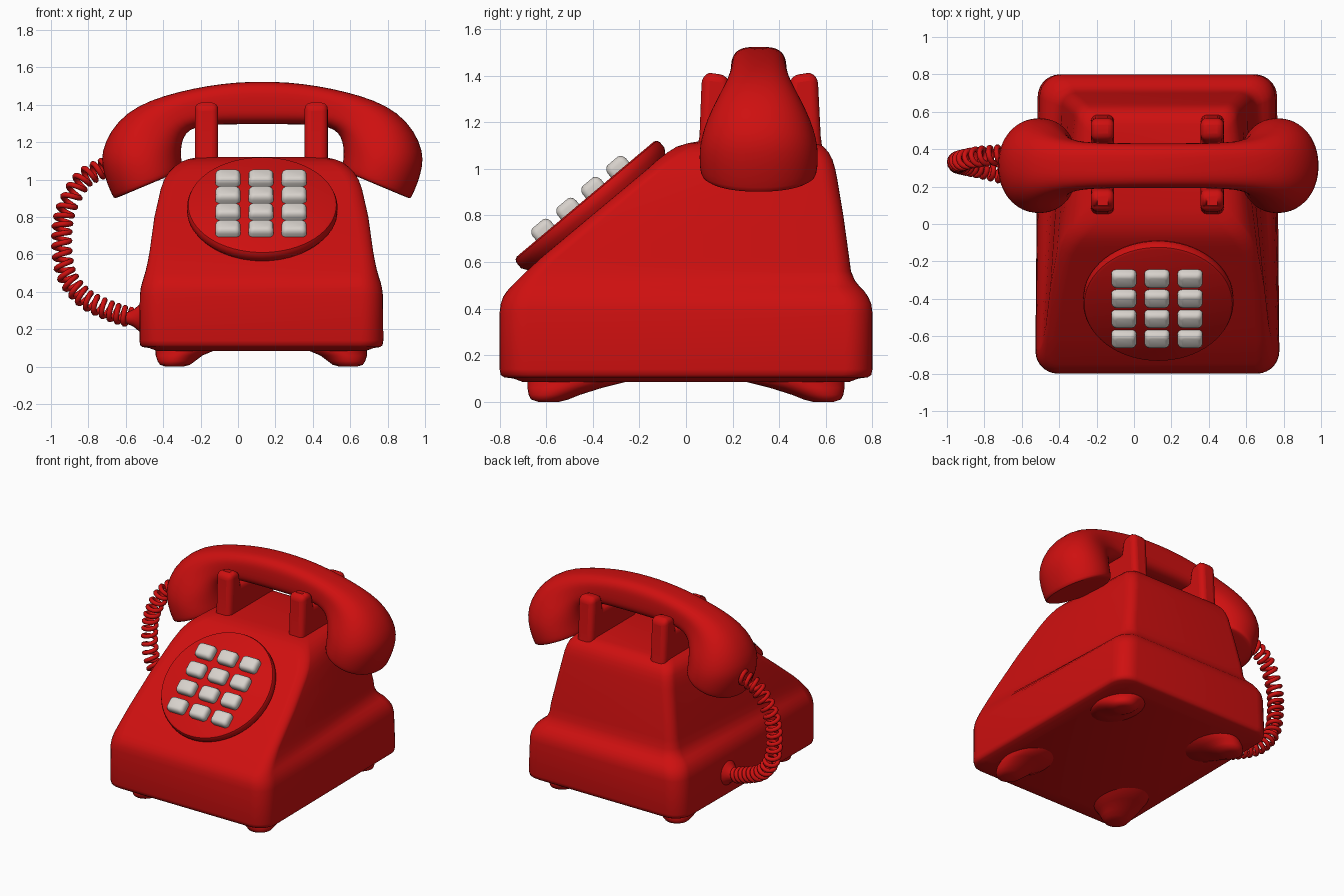
import bpy, bmesh, math
from mathutils import Vector, Matrix

if "Cube" in bpy.data.objects:
    bpy.data.objects.remove(bpy.data.objects["Cube"])

CX = 0.125  # the body and handset are centred here; the cord hangs to the left


def material(name, rgb):
    m = bpy.data.materials.new(name)
    m.diffuse_color = (*rgb, 1)
    m.use_nodes = True
    m.node_tree.nodes["Principled BSDF"].inputs["Base Color"].default_value = m.diffuse_color
    return m


RED = material("red_plastic", (0.62, 0.005, 0.005))
WHITE = material("key_white", (0.68, 0.64, 0.60))


def finish(name, bm, mat, matrix=None, angle=40):
    bmesh.ops.recalc_face_normals(bm, faces=bm.faces)
    me = bpy.data.meshes.new(name)
    bm.to_mesh(me)
    bm.free()
    me.materials.append(mat)
    ob = bpy.data.objects.new(name, me)
    bpy.context.collection.objects.link(ob)
    if matrix:
        ob.matrix_world = matrix
    smooth(ob, angle)
    return ob


def smooth(ob, angle):
    bpy.ops.object.select_all(action='DESELECT')
    ob.select_set(True)
    bpy.context.view_layer.objects.active = ob
    bpy.ops.object.shade_smooth_by_angle(angle=math.radians(angle))


def loft(name, rings, mat, matrix=None, angle=40):
    bm = bmesh.new()
    vs = [[bm.verts.new(p) for p in r] for r in rings]
    n = len(vs[0])
    for a, b in zip(vs, vs[1:]):
        for i in range(n):
            j = (i + 1) % n
            bm.faces.new((a[i], a[j], b[j], b[i]))
    bm.faces.new(vs[0])
    bm.faces.new(vs[-1])
    return finish(name, bm, mat, matrix, angle)


def ellipse(z, rx, ry, cx=0, cy=0, n=32):
    return [(cx + rx * math.cos(2 * math.pi * i / n),
             cy + ry * math.sin(2 * math.pi * i / n), z) for i in range(n)]


def rounded(z, xf, xb, yf, yb, r, seg=7):
    """Rounded trapezoid, half width xf at the front and xb at the back."""
    pts = []
    corners = ((xb, yb, 1, 1), (-xb, yb, -1, 1), (-xf, yf, -1, -1), (xf, yf, 1, -1))
    for k, (x, y, sx, sy) in enumerate(corners):
        for i in range(seg + 1):
            a = math.pi / 2 * (k + i / seg)
            pts.append((x - sx * r + r * math.cos(a), y - sy * r + r * math.sin(a), z))
    return pts


def at(x, y, z):
    return Matrix.Translation((x, y, z))


# Body: stacked sections (z, front half width, back half width, front y, back y, radius)
levels = [
    (0.085, .56, .56, -.70, .70, .10), (0.10, .60, .60, -.74, .74, .11),
    (0.105, .635, .625, -.78, .78, .12), (0.115, .648, .637, -.795, .795, .12),
    (0.14, .652, .640, -.80, .80, .12), (0.38, .650, .630, -.80, .80, .12),
    (0.42, .645, .622, -.795, .795, .12), (0.45, .638, .608, -.785, .782, .12),
    (0.475, .630, .588, -.768, .765, .11), (0.495, .624, .562, -.75, .745, .10),
    (0.52, .617, .535, -.725, .725, .09), (0.56, .608, .518, -.685, .708, .08),
    (0.62, .597, .508, -.62, .70, .07), (0.80, .572, .475, -.405, .675, .07),
    (0.95, .538, .448, -.225, .65, .07), (1.00, .52, .44, -.165, .64, .07),
    (1.04, .495, .43, -.12, .628, .07), (1.07, .465, .42, -.08, .612, .07),
    (1.095, .43, .40, -.04, .59, .07), (1.11, .39, .375, .01, .565, .07),
    (1.12, .34, .34, .07, .53, .06)]
loft("body", [rounded(*l) for l in levels], RED, at(CX, 0, 0), 50)

# Feet: lopsided bumps that slope inwards
for sx in (-1, 1):
    for sy in (-1, 1):
        rings = [ellipse(z, rx, ry, sx * x, sy * y) for z, rx, ry, x, y in (
            (0, .045, .045, .465, .59), (.01, .08, .08, .462, .585),
            (.03, .10, .11, .455, .565), (.06, .125, .16, .44, .52),
            (.085, .155, .21, .41, .47), (.115, .17, .23, .40, .45))]
        loft("foot", rings, RED, at(CX, 0, 0), 60)

# Dial plate and its keys, on the sloping front
slope = at(CX + .005, -.432, .87) @ Matrix.Rotation(math.radians(40), 4, 'X')
loft("dial_plate", [ellipse(z, r, r, n=64) for z, r in (
    (-.11, .37), (-.075, .385), (-.05, .402), (-.02, .402), (-.006, .396), (0, .384))],
    RED, slope, 40)
for row in range(4):
    for col in range(3):
        rings = [rounded(z, x, x, -y, y, r, 5) for z, x, y, r in (
            (-.01, .066, .050, .025), (.022, .067, .051, .025), (.036, .063, .047, .025),
            (.046, .055, .039, .022), (.050, .044, .029, .018))]
        loft("key", rings, WHITE,
             slope @ at((col - 1) * .177 - .007, (row - 1.5) * .14 - .015, 0), 50)

# Cradle: two U-shaped rests
profile = [(.04, 1.05), (.058, 1.14), (.068, 1.40), (.10, 1.412), (.18, 1.40), (.20, 1.29),
           (.43, 1.29), (.45, 1.40), (.53, 1.412), (.565, 1.40), (.578, 1.14), (.59, 1.05)]
for sx in (-1, 1):
    bm = bmesh.new()
    f = bm.faces.new([bm.verts.new((-.062, y, z)) for y, z in profile])
    ext = bmesh.ops.extrude_face_region(bm, geom=[f])
    bmesh.ops.translate(bm, vec=(.124, 0, 0),
                        verts=[v for v in ext["geom"] if isinstance(v, bmesh.types.BMVert)])
    rest = finish("cradle_rest", bm, RED, at(CX + sx * .293, 0, 0), 50)
    bev = rest.modifiers.new("bevel", 'BEVEL')
    bev.width, bev.segments, bev.limit_method = .035, 4, 'ANGLE'

# Handset: sections between an inner and an outer point (x, z), half depth, squareness
half = [
    ((.0, 1.297), (.0, 1.525), .120, 3.2), ((.14, 1.296), (.14, 1.521), .120, 3.2),
    ((.27, 1.294), (.29, 1.503), .121, 3.1), ((.36, 1.282), (.45, 1.470), .126, 2.9),
    ((.41, 1.25), (.60, 1.425), .145, 2.6), ((.43, 1.20), (.725, 1.36), .182, 2.4),
    ((.435, 1.15), (.815, 1.26), .225, 2.2), ((.432, 1.11), (.860, 1.15), .248, 2.1),
    ((.430, 1.085), (.858, 1.07), .255, 2.1), ((.428, 1.065), (.832, .98), .255, 2.1),
    ((.430, 1.052), (.800, .91), .250, 2.1), ((.438, 1.046), (.792, .897), .240, 2.1),
    ((.47, 1.032), (.765, .908), .205, 2.1)]


def section(inner, outer, w, e, side, n=32):
    a = Vector((inner[0] * side, 0, inner[1]))
    b = Vector((outer[0] * side, 0, outer[1]))
    pts = []
    for i in range(n):
        t = 2 * math.pi * i / n
        c, s = (math.copysign(abs(f(t)) ** (2 / e), f(t)) for f in (math.cos, math.sin))
        pts.append((a + b) / 2 + (b - a) / 2 * c + Vector((0, w * s, 0)))
    return pts


rings = [section(*h, -1) for h in reversed(half[1:])] + [section(*h, 1) for h in half]
handset = loft("handset", rings, RED, at(CX + .005, .312, 0), 60)
handset.modifiers.new("subdivision", 'SUBSURF').levels = 1
handset.modifiers["subdivision"].render_levels = 1

# Coiled cord: helix around a smooth path from the handset to the body
path = [Vector(p) for p in (
    (-.62, .37, 1.10), (-.70, .37, 1.07), (-.83, .36, 1.00), (-.92, .34, .84), (-.943, .33, .68),
    (-.92, .32, .50), (-.83, .30, .375), (-.70, .27, .305), (-.58, .25, .265), (-.48, .24, .25))]


def along(t):
    k = min(int(t), len(path) - 4)
    u = t - k
    a, b, c, d = path[k:k + 4]
    return (2 * b + (c - a) * u + (2 * a - 5 * b + 4 * c - d) * u * u
            + (3 * b - a - 3 * c + d) * u ** 3) / 2


spans, turns, steps = len(path) - 3, 23, 16
curve = bpy.data.curves.new("coiled_cord", 'CURVE')
curve.dimensions = '3D'
curve.bevel_depth, curve.bevel_resolution, curve.use_fill_caps = .015, 2, True
sp = curve.splines.new('POLY')
total = turns * steps
sp.points.add(total)
for i in range(total + 1):
    t = spans * i / total
    p = along(t)
    tan = (along(min(t + .02, spans)) - along(max(t - .02, 0))).normalized()
    nor = tan.cross(Vector((0, 1, 0))).normalized()
    bi = tan.cross(nor)
    a = 2 * math.pi * i / steps
    sp.points[i].co = (*(p + .043 * (nor * math.cos(a) + bi * math.sin(a))), 1)
curve.materials.append(RED)
cord = bpy.data.objects.new("coiled_cord", curve)
bpy.context.collection.objects.link(cord)
bpy.ops.object.select_all(action='DESELECT')
cord.select_set(True)
bpy.context.view_layer.objects.active = cord
bpy.ops.object.convert(target='MESH')
smooth(bpy.context.view_layer.objects.active, 60)

# Cord socket: small flared cone on the left side of the body
socket = at(-.50, .25, .26) @ Matrix.Rotation(-math.pi / 2, 4, 'Y')
loft("cord_socket", [ellipse(z, r, r, n=20) for z, r in (
    (0, .10), (.03, .07), (.06, .045), (.10, .028))], RED, socket, 60)
